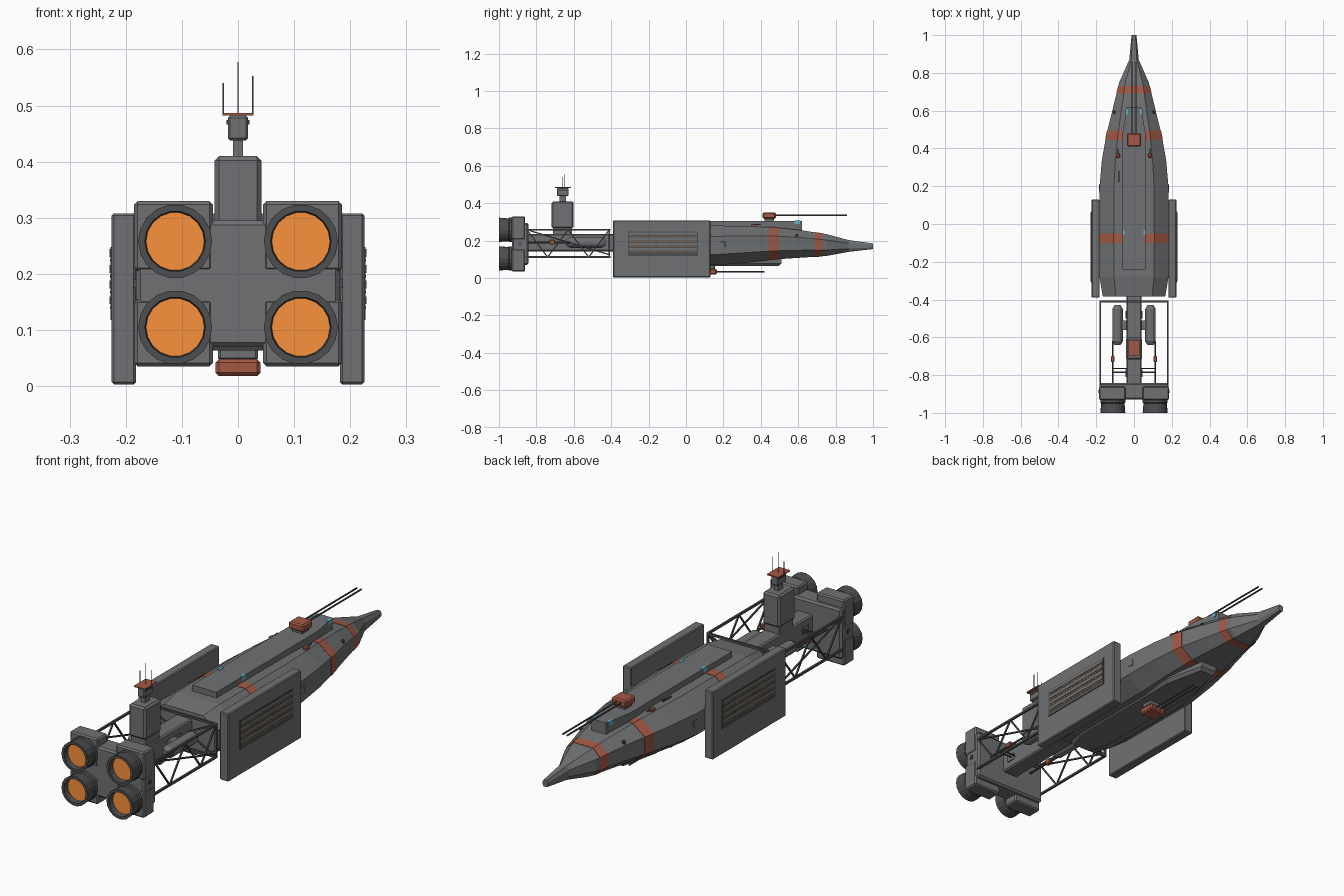
import bpy, bmesh, math
from mathutils import Vector


def mat(name, col):
    m = bpy.data.materials.new(name)
    m.diffuse_color = (*col, 1)
    return m


GREY = mat("hull_grey", (0.16, 0.165, 0.17))
DARK = mat("dark_metal", (0.075, 0.077, 0.08))
RED = mat("rust_red", (0.37, 0.1, 0.058))
ORANGE = mat("engine_orange", (0.97, 0.29, 0.045))
AMBER = mat("vent_amber", (0.36, 0.16, 0.05))
BLUE = mat("window_blue", (0.12, 0.45, 0.6))


def finish(name, bm, m):
    bmesh.ops.recalc_face_normals(bm, faces=bm.faces)
    me = bpy.data.meshes.new(name)
    bm.to_mesh(me)
    bm.free()
    ob = bpy.data.objects.new(name, me)
    bpy.context.collection.objects.link(ob)
    me.materials.append(m)
    return ob


def box(name, x, y, z, bevel=0.0, m=GREY):
    """Box from (min, max) ranges, optionally chamfered."""
    bm = bmesh.new()
    bmesh.ops.create_cube(bm, size=1)
    for v in bm.verts:
        v.co = [(r[0] + r[1]) / 2 + c * (r[1] - r[0]) for r, c in zip((x, y, z), v.co)]
    if bevel:
        bmesh.ops.bevel(bm, geom=bm.edges[:], offset=bevel, segments=1, affect='EDGES')
    return finish(name, bm, m)


def loft(name, rings, m=GREY):
    bm = bmesh.new()
    vs = [[bm.verts.new(p) for p in r] for r in rings]
    n = len(vs[0])
    for a, b in zip(vs, vs[1:]):
        for i in range(n):
            bm.faces.new((a[i], a[(i + 1) % n], b[(i + 1) % n], b[i]))
    bm.faces.new(vs[0])
    bm.faces.new(vs[-1])
    return finish(name, bm, m)


def beam(name, a, b, r, sides=4, m=DARK):
    a, b = Vector(a), Vector(b)
    q = (b - a).to_track_quat('Z', 'Y')
    ring = [q @ Vector((r * math.cos(t), r * math.sin(t), 0))
            for t in [math.tau * (i + .5) / sides for i in range(sides)]]
    return loft(name, [[a + p for p in ring], [b + p for p in ring]], m)


def lathe(name, c, profile, sides, m=GREY):
    """Revolve (radius, y) points around the y axis through c = (x, z)."""
    return loft(name, [[(c[0] + r * math.cos(math.tau * i / sides), y,
                         c[1] + r * math.sin(math.tau * i / sides))
                        for i in range(sides)] for r, y in profile], m)


# Hull stations: y, half width, bottom, top
HULL = [(-0.385, 0.165, 0.085, 0.265), (-0.28, 0.183, 0.07, 0.28), (0.18, 0.184, 0.07, 0.28),
        (0.34, 0.17, 0.085, 0.278), (0.48, 0.145, 0.1, 0.27), (0.6, 0.115, 0.108, 0.258),
        (0.75, 0.078, 0.118, 0.235), (0.87, 0.025, 0.14, 0.203), (1.0, 0.013, 0.155, 0.185)]


def station(y):
    for a, b in zip(HULL, HULL[1:]):
        if a[0] <= y <= b[0]:
            t = (y - a[0]) / (b[0] - a[0])
            return [p + (q - p) * t for p, q in zip(a, b)]


def section(y, grow=0.0):
    _, w, z0, z1 = station(y)
    w, z0, z1 = w + grow, z0 - grow, z1 + grow
    h = z1 - z0
    half = [(0.58 * w, z0), (w, z0 + .27 * h), (w, z0 + .73 * h), (0.58 * w, z1)]
    return [(x, y, z) for x, z in half] + [(-x, y, z) for x, z in reversed(half)]


loft("hull", [section(s[0]) for s in HULL])
for y0, y1 in ((0.445, 0.495), (0.69, 0.73)):
    ys = [y0] + [s[0] for s in HULL if y0 < s[0] < y1] + [y1]
    loft("hull_band", [section(y, 0.0015) for y in ys], RED)
loft("upper_band", [section(y, 0.0015)[2:6] for y in (-0.1, -0.05)], RED)

# Dorsal deck and ventral keel plate
deck = [(0.061, -0.24), (0.061, 0.48), (0.037, 0.62)]
deck = deck + [(-x, y) for x, y in reversed(deck)]
loft("dorsal_deck", [[(x, y, z) for x, y in deck] for z in (0.25, 0.306)])
keel = [(0.05, -0.37), (0.085, -0.28), (0.085, 0.33), (0.04, 0.51)]
keel = keel + [(-x, y) for x, y in reversed(keel)]
loft("keel_plate", [[(x, y, 0.11) for x, y in keel], [(x, y, 0.078) for x, y in keel],
                    [(x * .85, y * .97, 0.064) for x, y in keel]])

# Twin barrel turrets
box("top_turret_base", (-0.025, 0.025), (0.42, 0.47), (0.3, 0.32))
box("top_turret", (-0.037, 0.037), (0.41, 0.48), (0.317, 0.35), 0.006, RED)
box("lower_turret_base", (-0.036, 0.036), (0.1, 0.155), (0.045, 0.07), 0.005)
box("lower_turret", (-0.04, 0.04), (0.09, 0.165), (0.018, 0.048), 0.006, RED)
for s in (-1, 1):
    beam("top_gun_barrel", (s * .011, 0.47, 0.335), (s * .011, 0.86, 0.335), 0.004, 6)
    beam("lower_gun_barrel", (s * .011, 0.16, 0.034), (s * .011, 0.42, 0.034), 0.0035, 6)

for s in (-1, 1):
    def sx(a, b):
        return tuple(sorted((s * a, s * b)))

    # Side armour radiators with slatted vents
    box("side_panel", sx(0.182, 0.225), (-0.39, 0.13), (0.003, 0.308), 0.004)
    box("vent_plate", sx(0.222, 0.2275), (-0.31, 0.065), (0.118, 0.248), 0, DARK)
    for k in range(4):
        z = 0.14 + k * 0.028
        for j in range(5):
            y = -0.302 + j * 0.073
            box("vent_slat", sx(0.2265, 0.2285), (y, y + 0.066), (z - .002, z + .002), 0, AMBER)
        box("vent_rib", sx(0.2265, 0.229), (-0.305, 0.06), (z + .006, z + .02))
    # Hull fittings
    for y, r in ((-0.045, 0.058), (0.595, 0.04)):
        box("deck_window", sx(r - .009, r + .004), (y - .014, y + .014), (0.288, 0.3075), 0, BLUE)
    box("side_hatch", sx(0.17, 0.1845), (0.175, 0.21), (0.165, 0.195), 0.002)
    box("point_defence", sx(0.075, 0.095), (0.35, 0.375), (0.27, 0.29), 0.004, RED)
    beam("point_defence_barrel", (s * .085, .365, .284), (s * .085, .4, .288), .003)
    box("thruster_nub", sx(0.098, 0.112), (0.585, 0.6), (0.2, 0.235), 0.003, DARK)

    # Propellant tanks beside the spine
    lathe("tank", (s * .087, 0.19), [(0.016, -0.64), (0.028, -0.62), (0.028, -0.45), (0.016, -0.43)], 12)
    box("tank_mount", sx(0.03, 0.075), (-0.56, -0.51), (0.175, 0.205))
    beam("feed_pipe", (s * .112, -0.62, 0.19), (s * .112, -0.85, 0.19), 0.005, 6)
    box("feed_valve", sx(0.103, 0.123), (-0.73, -0.7), (0.18, 0.205), 0.003, RED)

    # Open truss rails, posts and zigzag bracing
    X = s * 0.178
    for z in (0.112, 0.258):
        beam("truss_rail", (X, -0.86, z), (X, -0.405, z), 0.0065)
        beam("truss_cross_bar", (0, -0.41, z), (X, -0.41, z), 0.0065)
        beam("truss_strut", (s * .035, -0.41, 0.185), (X, -0.41, z), 0.005)
    beam("truss_post", (X, -0.41, 0.112), (X, -0.41, 0.258), 0.0065)
    for i in range(4):
        ya, yb = -0.85 + i * 0.11, -0.74 + i * 0.11
        za, zb = (0.258, 0.112) if i % 2 == 0 else (0.112, 0.258)
        beam("truss_brace", (X, ya, za), (X, yb, zb), 0.0045)
    beam("truss_long_brace", (X, -0.85, 0.258), (X, -0.41, 0.125), 0.0045)

    # Engines: corner housings and nozzles
    for zc, z0, z1 in ((0.258, 0.205, 0.33), (0.105, 0.035, 0.155)):
        box("engine_housing", sx(0.045, 0.185), (-0.932, -0.86), (z0, z1), 0.006)
        c = (s * 0.112, zc)
        lathe("nozzle", c, [(0.066, -0.925), (0.066, -0.945), (0.062, -0.95), (0.066, -1.0),
                            (0.054, -1.0), (0.051, -0.965)], 18, DARK)
        lathe("engine_glow", c, [(0.0525, -0.968), (0.0525, -0.975)], 18, ORANGE)
    box("engine_side_nub", sx(0.17, 0.187), (-0.895, -0.88), (0.175, 0.19), 0, DARK)

# Engine block core and spine
box("engine_core", (-0.182, 0.182), (-0.93, -0.842), (0.07, 0.295), 0.008)
box("spine", (-0.04, 0.04), (-0.88, -0.37), (0.143, 0.235), 0.006)
for y in (-0.765, -0.785):
    beam("spine_cross_pipe", (-0.112, y, 0.19), (0.112, y, 0.19), 0.004, 6)
for y in (-0.79, -0.48):
    box("spine_box", (-0.044, 0.044), (y - .02, y + .02), (0.175, 0.205))

# Command tower with mast
box("tower_foot", (-0.036, 0.036), (-0.71, -0.61), (0.225, 0.28))
box("tower", (-0.042, 0.042), (-0.718, -0.602), (0.265, 0.41), 0.008)
box("tower_neck", (-0.009, 0.009), (-0.675, -0.642), (0.405, 0.445))
box("tower_head", (-0.018, 0.018), (-0.69, -0.628), (0.438, 0.482), 0.004)
box("tower_window", (-0.0205, 0.0205), (-0.682, -0.636), (0.466, 0.474), 0, DARK)
box("tower_cap", (-0.028, 0.028), (-0.7, -0.615), (0.482, 0.487), 0, RED)
for x, y, z in ((-0.026, -0.66, 0.54), (0, -0.655, 0.578), (0.026, -0.65, 0.553)):
    beam("mast_antenna", (x, y, 0.485), (x, y, z), 0.0017)
beam("hull_antenna", (-0.08, 0.22, 0.285), (-0.08, 0.28, 0.287), 0.004)
